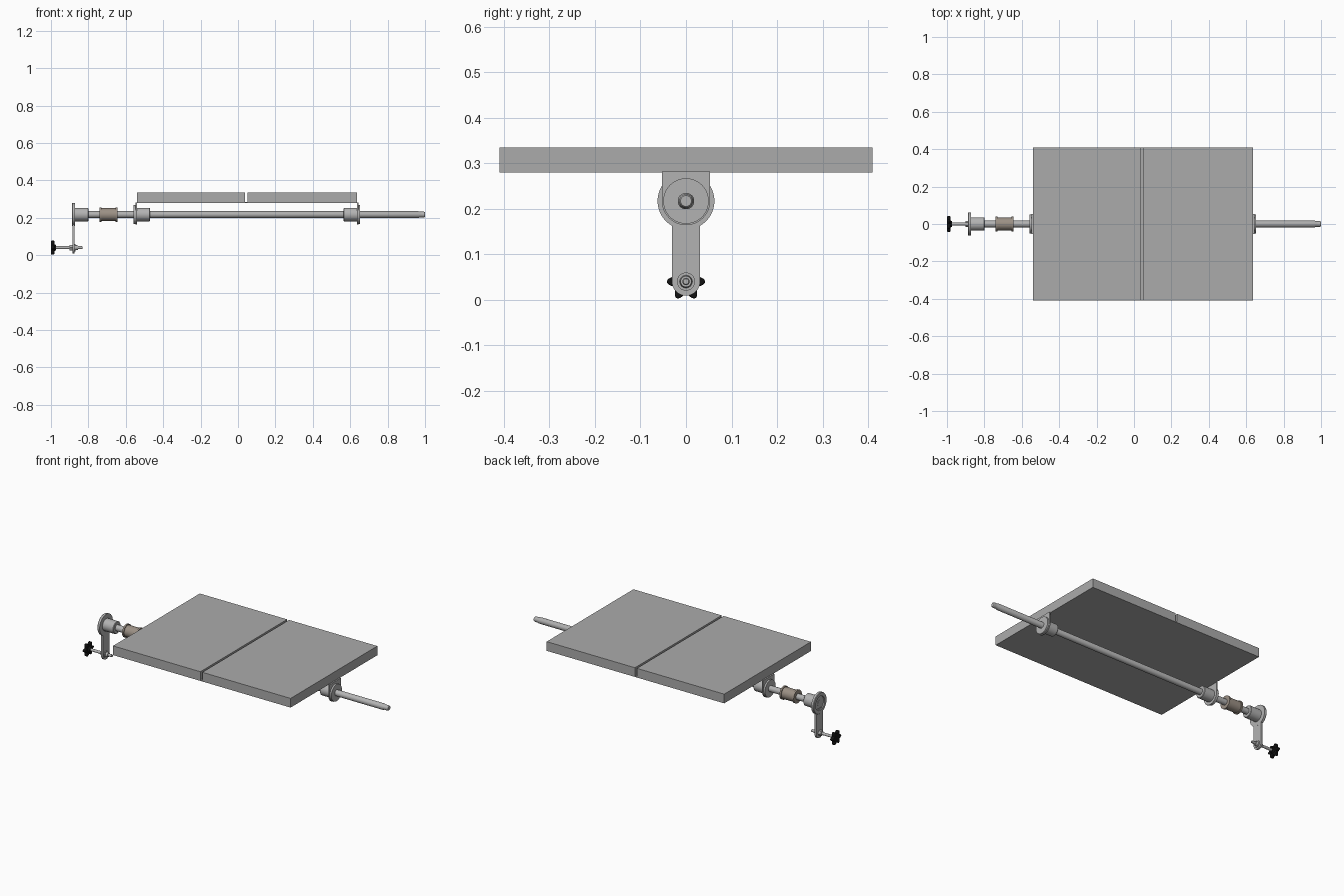
import bpy, bmesh, math
from mathutils import Vector

cube = bpy.data.objects.get("Cube")
if cube:
    bpy.data.objects.remove(cube, do_unlink=True)

AXIS_Z = 0.217      # main shaft height
GRIP_Z = 0.04       # handle height


def material(name, rgb, rough=0.6):
    m = bpy.data.materials.new(name)
    m.use_nodes = True
    m.diffuse_color = (*rgb, 1)
    bsdf = m.node_tree.nodes["Principled BSDF"]
    bsdf.inputs["Base Color"].default_value = (*rgb, 1)
    bsdf.inputs["Roughness"].default_value = rough
    return m


GREY = material("panel grey", (0.41, 0.41, 0.41))
STEEL = material("steel grey", (0.45, 0.45, 0.45))
BRONZE = material("bronze", (0.33, 0.28, 0.235))
BLACK = material("black plastic", (0.006, 0.006, 0.006))


def finish(name, bm, mat, smooth=True):
    bmesh.ops.recalc_face_normals(bm, faces=bm.faces)
    mesh = bpy.data.meshes.new(name)
    bm.to_mesh(mesh)
    bm.free()
    obj = bpy.data.objects.new(name, mesh)
    bpy.context.collection.objects.link(obj)
    mesh.materials.append(mat)
    if smooth:
        bpy.ops.object.select_all(action='DESELECT')
        obj.select_set(True)
        bpy.context.view_layer.objects.active = obj
        bpy.ops.object.shade_smooth_by_angle(angle=math.radians(30))
    return obj


def lathe(name, profile, z, mat, sides=48):
    """Turn (x, radius) points round the x axis at height z."""
    bm = bmesh.new()
    rings = []
    for x, r in profile:
        rings.append([bm.verts.new((x, r * math.cos(a), z + r * math.sin(a)))
                      for a in (math.tau * i / sides for i in range(sides))])
    for a, b in zip(rings, rings[1:]):
        for i in range(sides):
            j = (i + 1) % sides
            bm.faces.new((a[i], a[j], b[j], b[i]))
    bm.faces.new(rings[0])
    bm.faces.new(rings[-1])
    return finish(name, bm, mat)


def plate(name, outline, x0, x1, mat):
    """Extrude a (y, z) outline from x0 to x1."""
    bm = bmesh.new()
    face = bm.faces.new([bm.verts.new((x0, y, z)) for y, z in outline])
    ext = bmesh.ops.extrude_face_region(bm, geom=[face])
    moved = [v for v in ext["geom"] if isinstance(v, bmesh.types.BMVert)]
    bmesh.ops.translate(bm, verts=moved, vec=Vector((x1 - x0, 0, 0)))
    return finish(name, bm, mat)


def box(name, lo, hi, mat):
    bm = bmesh.new()
    bmesh.ops.create_cube(bm, size=1)
    for v in bm.verts:
        v.co = [(a + b) / 2 + c * (b - a) for a, b, c in zip(lo, hi, v.co)]
    return finish(name, bm, mat, False)


def arc(r, z, start, end, n=24):
    angles = (math.radians(start + (end - start) * i / n) for i in range(n + 1))
    return [(r * math.cos(a), z + r * math.sin(a)) for a in angles]


# Table: thin base sheet with two panels and a narrow slot between them
box("table_base", (-0.54, -0.41, 0.28), (0.635, 0.41, 0.285), GREY)
box("right_panel", (-0.54, -0.41, 0.285), (0.038, 0.41, 0.335), GREY)
box("left_panel", (0.051, -0.41, 0.285), (0.635, 0.41, 0.335), GREY)

# Shaft with a reduced, chamfered outer end
lathe("main_shaft", [(-0.884, 0.018), (0.965, 0.018), (0.972, 0.015),
                     (0.995, 0.015), (1.0, 0.012)], AXIS_Z, STEEL)

# Flanged collars and hanger brackets, one at each side of the table
for side, centre, s in (("right", -0.54, -1), ("left", 0.635, 1)):
    lathe(side + "_collar", [(centre - s * 0.07, 0.033), (centre - s * 0.067, 0.036),
                             (centre + s * 0.008, 0.036), (centre + s * 0.008, 0.05),
                             (centre + s * 0.018, 0.05)], AXIS_Z, STEEL)
    outline = [(0.053, 0.282), (-0.053, 0.282)] + arc(0.053, AXIS_Z, 180, 360)
    plate(side + "_bracket", outline, centre, centre + s * 0.008, STEEL)

# Bronze bearing with flanged ends
lathe("bearing_sleeve", [(-0.74, 0.039), (-0.73, 0.039), (-0.73, 0.034),
                         (-0.655, 0.034), (-0.655, 0.039), (-0.645, 0.039)],
      AXIS_Z, BRONZE)

# Crank hub, with a recessed ring on its outer face, and the arm
lathe("crank_hub", [(-0.882, 0.02), (-0.882, 0.04), (-0.888, 0.042), (-0.888, 0.06),
                    (-0.885, 0.0625), (-0.872, 0.0625), (-0.872, 0.036),
                    (-0.803, 0.036), (-0.8, 0.033)], AXIS_Z, STEEL)
arm = arc(0.031, GRIP_Z, 180, 360) + [(0.031, AXIS_Z - 0.03), (-0.031, AXIS_Z - 0.03)]
plate("crank_arm", arm, -0.884, -0.873, STEEL)

# Handle rod and locking nuts
lathe("handle_rod", [(-0.985, 0.008), (-0.835, 0.008), (-0.832, 0.006)],
      GRIP_Z, STEEL, 24)
lathe("outer_nut", [(-0.902, 0.014), (-0.9, 0.016), (-0.884, 0.016)], GRIP_Z, STEEL, 6)
lathe("inner_nut", [(-0.873, 0.02), (-0.869, 0.02), (-0.869, 0.014), (-0.856, 0.012)],
      GRIP_Z, STEEL, 24)

# Six-lobed hand knob with a hub
N = 96
star = [((0.0345 + 0.0075 * math.cos(6 * a)) * math.cos(a),
         GRIP_Z + (0.0345 + 0.0075 * math.cos(6 * a)) * math.sin(a))
        for a in (math.tau * i / N for i in range(N))]
knob = plate("hand_knob", star, -1.0, -0.982, BLACK)
bevel = knob.modifiers.new("rounded rim", 'BEVEL')
bevel.width = 0.003
bevel.segments = 2
bevel.limit_method = 'ANGLE'
bevel.angle_limit = math.radians(60)
lathe("knob_hub", [(-0.983, 0.02), (-0.977, 0.016), (-0.972, 0.014)], GRIP_Z, BLACK, 24)
